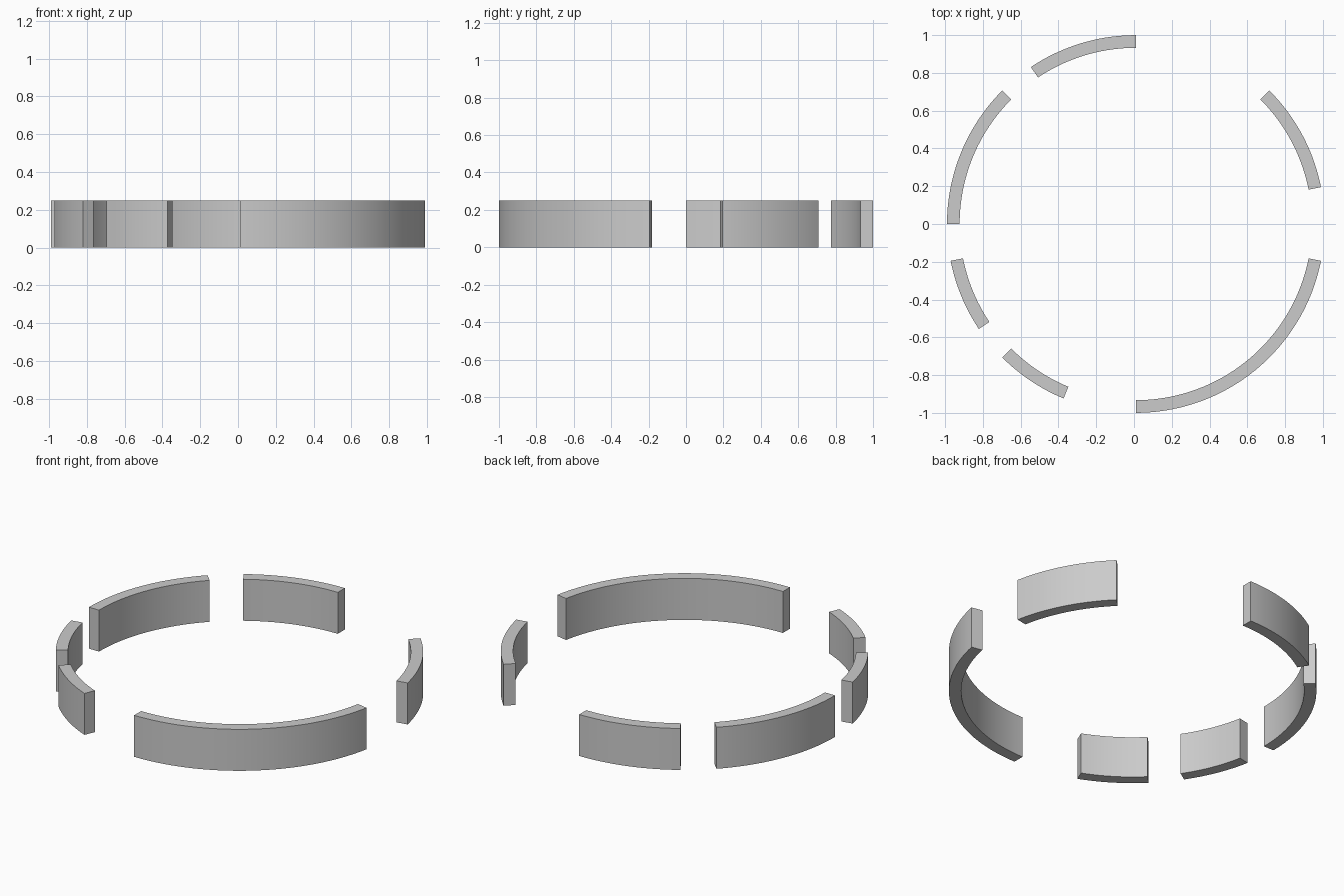
import bpy, bmesh
from math import radians, cos, sin

if "Cube" in bpy.data.objects:
    bpy.data.objects.remove(bpy.data.objects["Cube"])

R_OUT, R_IN, HEIGHT, CX = 1.0, 0.933, 0.249, 0.0096
STEP = 11.25   # the broken ring is divided into 32 equal sectors
SUB = 6        # facets per sector


def arc_wall(name, first, last):
    """Curved wall block spanning sectors first..last."""
    bm = bmesh.new()
    n = (last - first) * SUB
    rings = []
    for i in range(n + 1):
        a = radians(STEP * (first + i / SUB))
        rings.append([bm.verts.new((CX + r * cos(a), r * sin(a), z))
                      for r, z in ((R_IN, 0), (R_OUT, 0), (R_OUT, HEIGHT), (R_IN, HEIGHT))])
    for p, q in zip(rings, rings[1:]):
        for k in range(4):
            j = (k + 1) % 4
            bm.faces.new((p[k], p[j], q[j], q[k]))
    # flat end caps
    bm.faces.new(rings[0])
    bm.faces.new(rings[-1][::-1])
    bmesh.ops.recalc_face_normals(bm, faces=bm.faces)
    mesh = bpy.data.meshes.new(name)
    bm.to_mesh(mesh)
    bm.free()
    ob = bpy.data.objects.new(name, mesh)
    bpy.context.collection.objects.link(ob)
    bpy.ops.object.select_all(action='DESELECT')
    ob.select_set(True)
    bpy.context.view_layer.objects.active = ob
    bpy.ops.object.shade_smooth_by_angle(angle=radians(30))


# six separate arcs of the ring, counter-clockwise from the right
for name, first, last in (
        ("right_arc", 1, 4),
        ("back_arc", 8, 11),
        ("back_left_arc", 12, 16),
        ("left_arc", 17, 19),
        ("front_left_arc", 20, 22),
        ("front_right_arc", 24, 31)):
    arc_wall(name, first, last)
